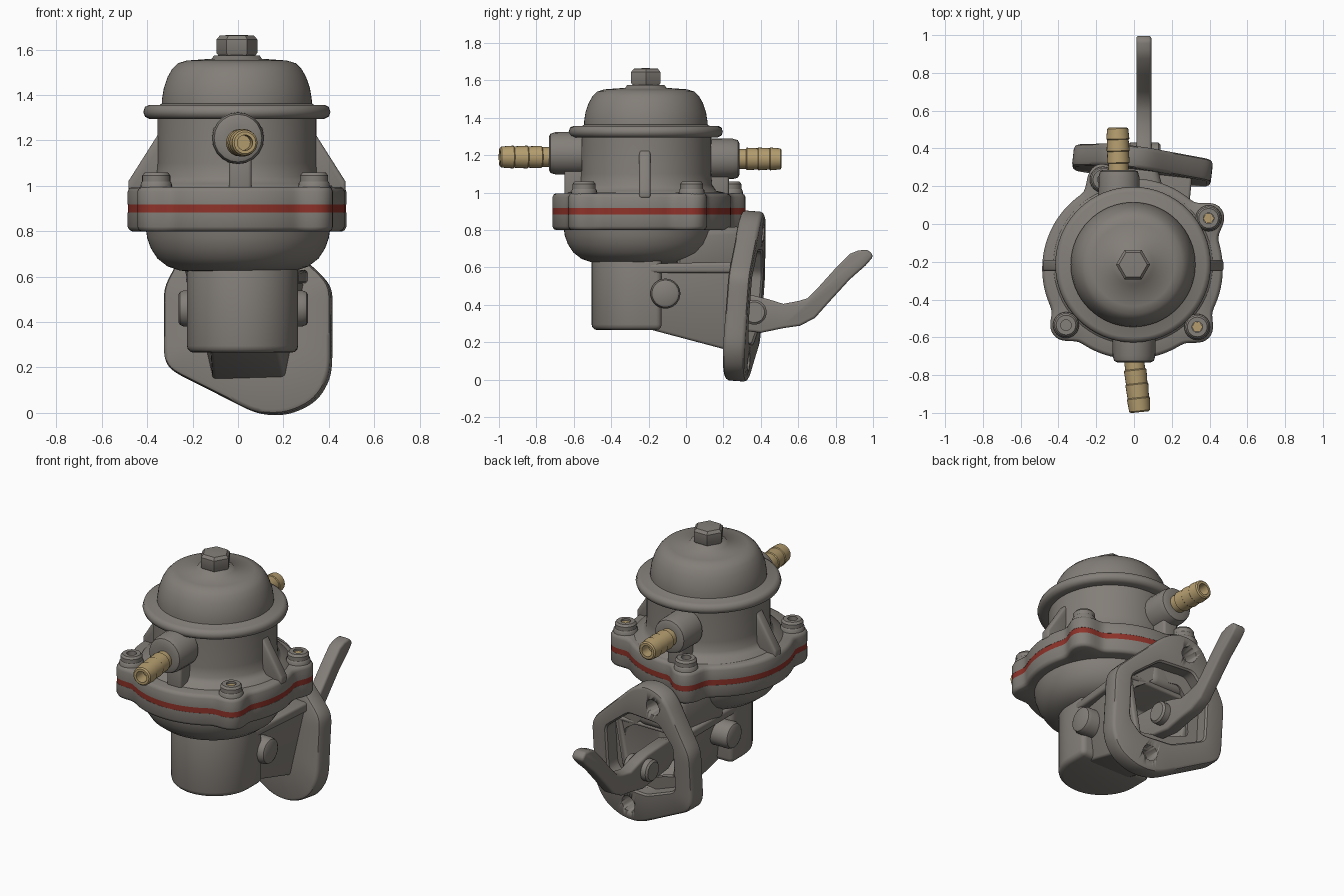
import bpy, bmesh, math
from mathutils import Vector, Matrix
from math import cos, sin, pi, radians

if "Cube" in bpy.data.objects:
    bpy.data.objects.remove(bpy.data.objects["Cube"])


def material(name, rgb):
    m = bpy.data.materials.new(name)
    m.diffuse_color = (*rgb, 1)
    m.use_nodes = True
    m.node_tree.nodes["Principled BSDF"].inputs["Base Color"].default_value = m.diffuse_color
    return m


GREY = material("cast grey", (0.228, 0.209, 0.188))
BRASS = material("brass", (0.46, 0.34, 0.16))
RED = material("gasket red", (0.27, 0.032, 0.022))
CX, CY = -0.005, -0.215          # main vertical axis
FX, FY = -0.008, -0.237          # clamped flange centre


def loft(name, rings, mat=GREY, M=Matrix(), closed=False, bevel=0, angle=35):
    """Skin equal-length rings; cap the ends, or join last to first."""
    bm = bmesh.new()
    vs = [[bm.verts.new(M @ Vector(p)) for p in r] for r in rings]
    n = len(vs[0])
    pairs = list(zip(vs, vs[1:])) + ([(vs[-1], vs[0])] if closed else [])
    for a, b in pairs:
        for i in range(n):
            j = (i + 1) % n
            bm.faces.new((a[i], a[j], b[j], b[i]))
    if not closed:
        bm.faces.new(vs[0])
        bm.faces.new(vs[-1])
    bmesh.ops.recalc_face_normals(bm, faces=bm.faces)
    if bevel:
        es = [e for e in bm.edges if e.calc_face_angle(0) > radians(40)]
        bmesh.ops.bevel(bm, geom=es, offset=bevel, segments=3, profile=0.5,
                        affect='EDGES', clamp_overlap=True)
    me = bpy.data.meshes.new(name)
    bm.to_mesh(me)
    bm.free()
    me.materials.append(mat)
    ob = bpy.data.objects.new(name, me)
    bpy.context.collection.objects.link(ob)
    bpy.ops.object.select_all(action='DESELECT')
    ob.select_set(True)
    bpy.context.view_layer.objects.active = ob
    bpy.ops.object.shade_smooth_by_angle(angle=radians(angle))
    return ob


def aim(p, d):
    """Matrix placing local z along direction d at point p."""
    return Matrix.Translation(p) @ Vector(d).to_track_quat('Z', 'Y').to_matrix().to_4x4()


def lathe(name, prof, p, d=(0, 0, 1), mat=GREY, n=64, angle=35):
    rings = [[(r * cos(2 * pi * i / n), r * sin(2 * pi * i / n), h) for i in range(n)]
             for r, h in prof]
    return loft(name, rings, mat, aim(p, d), angle=angle)


def block(name, a, b, bevel=0.015):
    """Tapered box along y; each end is (x0, x1, z0, z1, y)."""
    return loft(name, [[(x0, y, z0), (x1, y, z0), (x1, y, z1), (x0, y, z1)]
                       for x0, x1, z0, z1, y in (a, b)], bevel=bevel)


# --- Top cover, rim and upper chamber
lathe("top_cover", [(0.33, 1.34), (0.33, 1.38), (0.322, 1.43), (0.305, 1.48), (0.285, 1.515),
                    (0.26, 1.54), (0.22, 1.552), (0.11, 1.56), (0.10, 1.575), (0.02, 1.576)],
      (CX, CY, 0), angle=60)
lathe("cover_rim", [(0.33, 1.295), (0.385, 1.295), (0.405, 1.305), (0.412, 1.325),
                    (0.405, 1.348), (0.385, 1.357), (0.34, 1.357), (0.32, 1.37)], (CX, CY, 0), angle=60)
lathe("cover_nut", [(0.078, 1.57), (0.09, 1.585), (0.09, 1.645), (0.075, 1.662), (0.02, 1.665)],
      (CX, CY, 0), n=6)
lathe("upper_chamber", [(0.43, 0.97), (0.42, 1.0), (0.375, 1.01), (0.355, 1.04), (0.35, 1.1),
                        (0.35, 1.31)], (CX, CY, 0), angle=60)

# --- Clamped flange with four screw ears
SCREWS = [(0.395, 0.03), (0.335, -0.545), (-0.36, -0.535), (-0.165, 0.235)]


def flange_radius(t):
    r = 0.478
    for x, y in SCREWS:
        d, a = math.hypot(x - FX, y - FY), math.atan2(y - FY, x - FX)
        k = 0.088 ** 2 - (d * sin(t - a)) ** 2
        if cos(t - a) > 0 and k > 0:
            r = max(r, d * cos(t - a) + math.sqrt(k))
    return r


N = 180
FR = [flange_radius(2 * pi * i / N) for i in range(N)]
for _ in range(4):
    FR = [(FR[i - 1] + 2 * FR[i] + FR[(i + 1) % N]) / 4 for i in range(N)]


def flange(name, layers, mat=GREY):
    loft(name, [[(FX + (r - k) * cos(2 * pi * i / N), FY + (r - k) * sin(2 * pi * i / N), z)
                 for i, r in enumerate(FR)] for k, z in layers], mat, angle=50)


flange("upper_flange", [(0, 0.917), (0, 0.975), (0.008, 0.99), (0.02, 0.996), (0.12, 0.996)])
flange("gasket", [(0.001, 0.882), (0.001, 0.918)], RED)
flange("lower_flange", [(0.12, 0.80), (0.02, 0.80), (0.008, 0.805), (0, 0.82), (0, 0.883)])

# --- Socket screws
for i, (x, y) in enumerate(SCREWS):
    lathe(f"screw_{i}", [(0.07, 0.98), (0.068, 1.012), (0.062, 1.02), (0.062, 1.045),
                         (0.052, 1.058), (0.028, 1.058), (0.028, 1.03)], (x, y, 0), n=24)
    if i < 2:
        lathe(f"screw_socket_{i}", [(0.029, 1.04), (0.029, 1.046)], (x, y, 0), mat=BRASS, n=6)

# --- Side gussets on the upper chamber
for s, nm in ((-1, "left"), (1, "right")):
    tri = [(0.30, 0.97), (0.478, 0.97), (0.478, 1.02), (0.345, 1.23), (0.30, 1.23)]
    loft(f"gusset_{nm}", [[(CX + s * x, y, z) for x, z in tri] for y in (-0.25, -0.19)], bevel=0.012)

# --- Hose bosses and barbed nozzles
BARB = [(0.053, 0), (0.053, 0.05), (0.06, 0.055), (0.057, 0.12), (0.061, 0.125), (0.057, 0.19),
        (0.061, 0.195), (0.056, 0.255), (0.048, 0.262), (0.034, 0.262), (0.032, 0.19)]
BOSS = [(0.11, 0), (0.108, 0.14), (0.10, 0.168), (0.085, 0.175), (0.05, 0.176)]
lathe("front_boss", [(r * 1.05, h) for r, h in BOSS], (0.0, -0.557, 1.21), (0, -1, 0), n=20, angle=40)
lathe("rear_boss", BOSS, (-0.08, 0.11, 1.18), (0, 1, 0), n=24, angle=40)
lathe("front_nozzle", [(r, h * 1.08) for r, h in BARB], (0.0, -0.715, 1.19), (0.11, -1, 0),
      mat=BRASS, n=24)
lathe("rear_nozzle", [(r, h * 0.9) for r, h in BARB], (-0.082, 0.275, 1.18), (-0.02, 1, 0),
      mat=BRASS, n=24)
block("front_boss_rib", (-0.04, 0.06, 0.97, 1.15, -0.65), (-0.04, 0.06, 0.97, 1.15, -0.5))
block("rear_boss_rib", (-0.13, -0.03, 0.97, 1.15, 0.1), (-0.13, -0.03, 0.97, 1.15, 0.23))

# --- Lower bowl and round-fronted body
lathe("lower_bowl", [(0.2, 0.62), (0.26, 0.628), (0.31, 0.645), (0.355, 0.68), (0.384, 0.725),
                     (0.4, 0.77), (0.406, 0.81)], (0.0, -0.248, 0), angle=60)
body = [(0.02 + 0.245 * cos(t), -0.26 + 0.245 * sin(t))
        for t in (pi + pi * i / 24 for i in range(25))] + [(0.265, -0.13), (-0.225, -0.13)]
loft("lower_body", [[(x, y, z) for x, y in body] for z in (0.265, 0.66)], bevel=0.03)

# --- Hollow arm carrying the mounting plate, narrower at its underside
# each section: bottom x0, x1, top x0, x1, z0, z1, y
sections = [(-0.12, 0.18, -0.16, 0.22, 0.27, 0.60, -0.2), (-0.11, 0.21, -0.21, 0.30, 0.14, 0.60, 0.29),
            (-0.08, 0.18, -0.16, 0.25, 0.20, 0.57, 0.29), (-0.06, 0.14, -0.10, 0.16, 0.27, 0.56, 0.04)]
loft("arm_housing", [[(a, y, e), (b, y, e), (d, y, f), (c, y, f)] for a, b, c, d, e, f, y in sections],
     bevel=0.015)
block("arm_top_rail", (-0.225, 0.265, 0.57, 0.62, -0.2), (-0.23, 0.31, 0.57, 0.63, 0.28), 0.015)
block("arm_neck", (-0.24, 0.22, 0.59, 0.80, -0.05), (-0.19, 0.12, 0.59, 0.82, 0.31), 0.04)
lathe("pivot_boss", [(0.06, -0.285), (0.072, -0.278), (0.08, -0.26), (0.08, 0.26),
                     (0.072, 0.28), (0.06, 0.287)], (0.022, -0.11, 0.46), (1, 0, 0), n=32)

# --- Mounting plate: rounded outline, stepped opening, two blind bolt holes
PX, PZ, PN = 0.045, 0.45, 144


def radii(pts, smooth):
    """Distance from the plate centre to a polygon at even angles, corners softened."""
    out = []
    for i in range(PN):
        u, v = cos(2 * pi * i / PN), sin(2 * pi * i / PN)
        best = 9
        for (ax, az), (bx, bz) in zip(pts, pts[1:] + pts[:1]):
            ax, az, ex, ez = ax - PX, az - PZ, bx - ax, bz - az
            den = u * ez - v * ex
            if abs(den) > 1e-9:
                t, s = (ax * ez - az * ex) / den, (ax * v - az * u) / den
                if t > 0 and -1e-6 <= s <= 1 + 1e-6:
                    best = min(best, t)
        out.append(best)
    for _ in range(smooth):
        out = [(out[i - 1] + 2 * out[i] + out[(i + 1) % PN]) / 4 for i in range(PN)]
    return out


outer = radii([(-0.32, 0.20), (0.09, -0.005), (0.22, -0.01), (0.35, 0.05), (0.413, 0.16), (0.413, 0.56),
               (0.31, 0.66), (0.07, 0.88), (-0.03, 0.91), (-0.15, 0.875), (-0.27, 0.65), (-0.325, 0.55)], 8)
inner = radii([(-0.2, 0.29), (0.02, 0.2), (0.22, 0.2), (0.3, 0.28), (0.3, 0.55),
               (0.12, 0.69), (-0.1, 0.69), (-0.2, 0.57)], 4)
PM = (Matrix.Translation((PX, 0.317, PZ)) @ Matrix.Rotation(radians(-6.5), 4, 'Z')
      @ Matrix.Rotation(radians(85.7), 4, 'X'))


def ring(rs, k, h):
    return [((r + k) * cos(2 * pi * i / PN), (r + k) * sin(2 * pi * i / PN), h)
            for i, r in enumerate(rs)]


layers = [(0, -0.038), (-0.006, -0.052), (-0.02, -0.059)]
plate = loft("mounting_plate",
             [ring(outer, k, h) for k, h in layers] +
             [ring(inner, k, h) for k, h in ((0.01, -0.059), (0, -0.049), (0, 0.025), (-0.07, 0.025),
                                             (-0.07, 0.059))] +
             [ring(outer, k, -h) for k, h in reversed(layers)], M=PM, closed=True, angle=40)
for x, z in ((-0.07, 0.79), (0.16, 0.10)):
    c = PM @ Vector((x - PX, z - PZ, 0))
    cut = lathe("bolt_hole_cutter", [(0.048, -0.2), (0.048, 0.045)], c,
                PM.to_3x3() @ Vector((0, 0, 1)), n=32)
    cut.hide_render = True
    mod = plate.modifiers.new("bolt_hole", 'BOOLEAN')
    mod.operation, mod.solver, mod.object = 'DIFFERENCE', 'EXACT', cut
    bpy.context.view_layer.objects.active = plate
    bpy.ops.object.modifier_apply(modifier=mod.name)
    bpy.data.objects.remove(cut)

# --- Rocker lever and its pivot
lever = [(-0.02, 0.40), (0.15, 0.28), (0.40, 0.25), (0.52, 0.275), (0.61, 0.288), (0.69, 0.33),
         (0.77, 0.42), (0.875, 0.535), (0.96, 0.61), (0.995, 0.65), (0.998, 0.67), (0.97, 0.695),
         (0.92, 0.69), (0.875, 0.672), (0.79, 0.585), (0.70, 0.485), (0.65, 0.435), (0.60, 0.42),
         (0.52, 0.405), (0.44, 0.43), (0.36, 0.45), (0.15, 0.46)]
loft("rocker_lever", [[(x, y, z) for y, z in lever] for x in (0.012, 0.092)], bevel=0.014)
lathe("lever_pivot", [(0.055, -0.085), (0.066, -0.075), (0.066, 0.075), (0.055, 0.085)],
      (0.055, 0.365, 0.36), (1, 0, 0), n=28)
